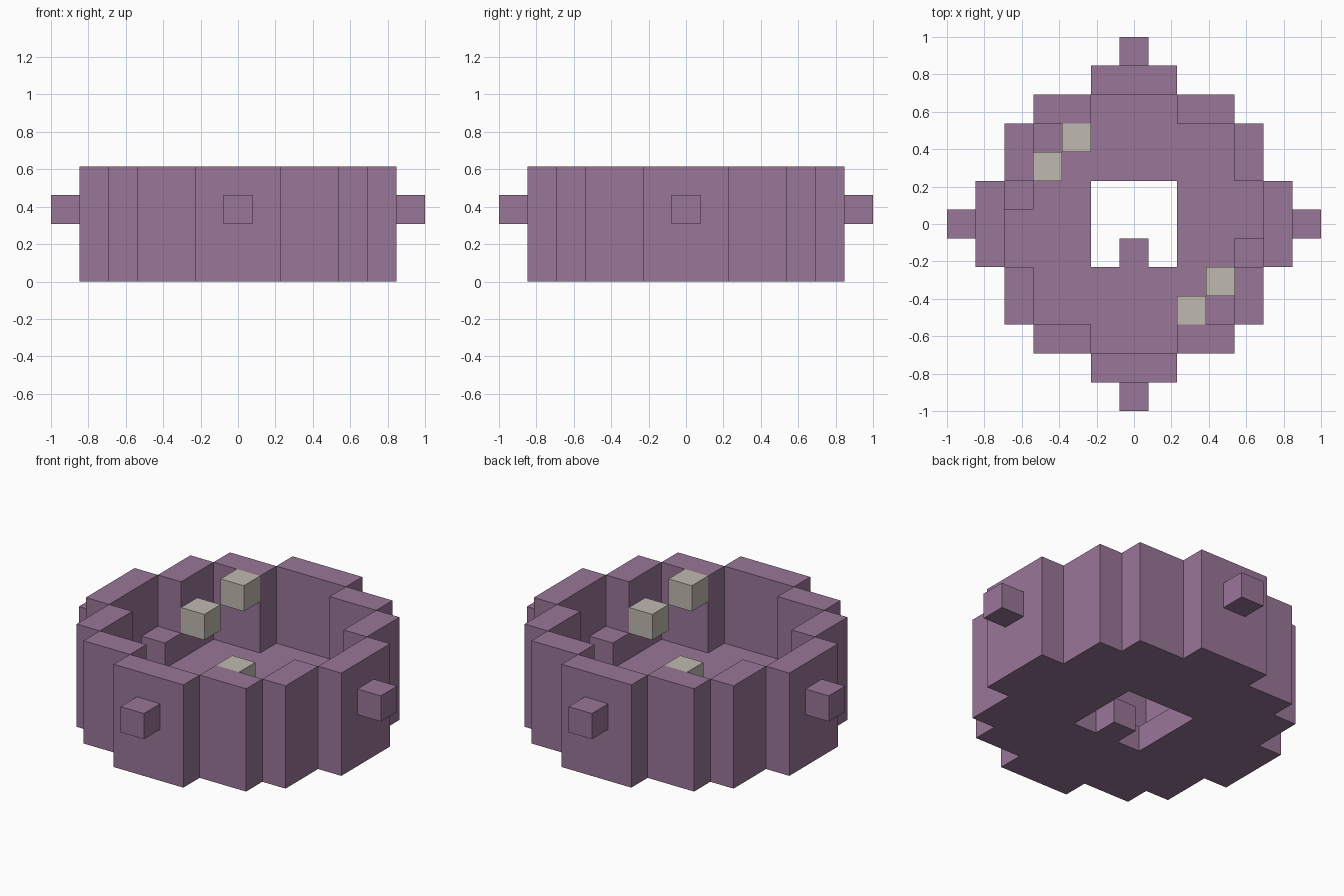
import bpy, bmesh

if "Cube" in bpy.data.objects:
    bpy.data.objects.remove(bpy.data.objects["Cube"], do_unlink=True)

U = 2 / 13  # one block


def material(name, rgb):
    m = bpy.data.materials.new(name)
    m.use_nodes = True
    m.diffuse_color = (*rgb, 1)
    m.node_tree.nodes["Principled BSDF"].inputs["Base Color"].default_value = (*rgb, 1)
    return m


PURPLE = material("dusty purple", (0.32, 0.18, 0.31))
STONE = material("warm grey", (0.53, 0.49, 0.43))


def prism(name, outline, z0, z1, mat):
    """Extrude a flat outline, measured in blocks, from z0 to z1."""
    bm = bmesh.new()
    base = bm.faces.new([bm.verts.new((x * U, y * U, z0 * U)) for x, y in outline])
    top = bmesh.ops.extrude_face_region(bm, geom=[base])["geom"]
    bmesh.ops.translate(bm, vec=(0, 0, (z1 - z0) * U),
                        verts=[v for v in top if isinstance(v, bmesh.types.BMVert)])
    bmesh.ops.recalc_face_normals(bm, faces=bm.faces)
    me = bpy.data.meshes.new(name)
    bm.to_mesh(me)
    bm.free()
    me.materials.append(mat)
    ob = bpy.data.objects.new(name, me)
    bpy.context.collection.objects.link(ob)
    return ob


def block(name, x, y, layer, mat):
    h = 0.5
    square = [(x - h, y - h), (x + h, y - h), (x + h, y + h), (x - h, y + h)]
    return prism(name, square, layer, layer + 1, mat)


def four_fold(quarter):
    """Repeat a quarter outline around the centre."""
    points, part = [], quarter
    for _ in range(4):
        points += part
        part = [(-y, x) for x, y in part]
    return points


# Stepped round body, hollowed above the floor and pierced in the middle
outer = four_fold([(5.5, 1.5), (4.5, 1.5), (4.5, 3.5), (3.5, 3.5),
                   (3.5, 4.5), (1.5, 4.5), (1.5, 5.5)])
inner = four_fold([(4.5, 1.5), (3.5, 1.5), (3.5, 3.5), (1.5, 3.5), (1.5, 4.5)])
hole = [(-1.5, -1.5), (-0.5, -1.5), (-0.5, -0.5), (0.5, -0.5),
        (0.5, -1.5), (1.5, -1.5), (1.5, 1.5), (-1.5, 1.5)]

body = prism("stepped_wall_and_floor", outer, 0, 4, PURPLE)
cutters = [prism("room_cutter", inner, 1, 5, PURPLE),
           prism("hole_cutter", hole, -1, 2, PURPLE)]
for c in cutters:
    c.hide_render = True
    mod = body.modifiers.new(c.name, "BOOLEAN")
    mod.operation = "DIFFERENCE"
    mod.solver = "EXACT"
    mod.object = c
bpy.context.view_layer.update()
solid = bpy.data.meshes.new_from_object(
    body.evaluated_get(bpy.context.evaluated_depsgraph_get()))
body.modifiers.clear()
body.data = solid
for c in cutters:
    bpy.data.objects.remove(c, do_unlink=True)

# Knobs on the four sides
for side, x, y in (("front", 0, -6), ("back", 0, 6), ("left", 6, 0), ("right", -6, 0)):
    block(side + "_knob", x, y, 2, PURPLE)

# Two rising flights of stepping blocks, opposite each other
for side, s in (("back_right", 1), ("front_left", -1)):
    block(side + "_low_step", -4 * s, 1 * s, 1, PURPLE)
    block(side + "_middle_step", -3 * s, 2 * s, 2, STONE)
    block(side + "_high_step", -2 * s, 3 * s, 3, STONE)
